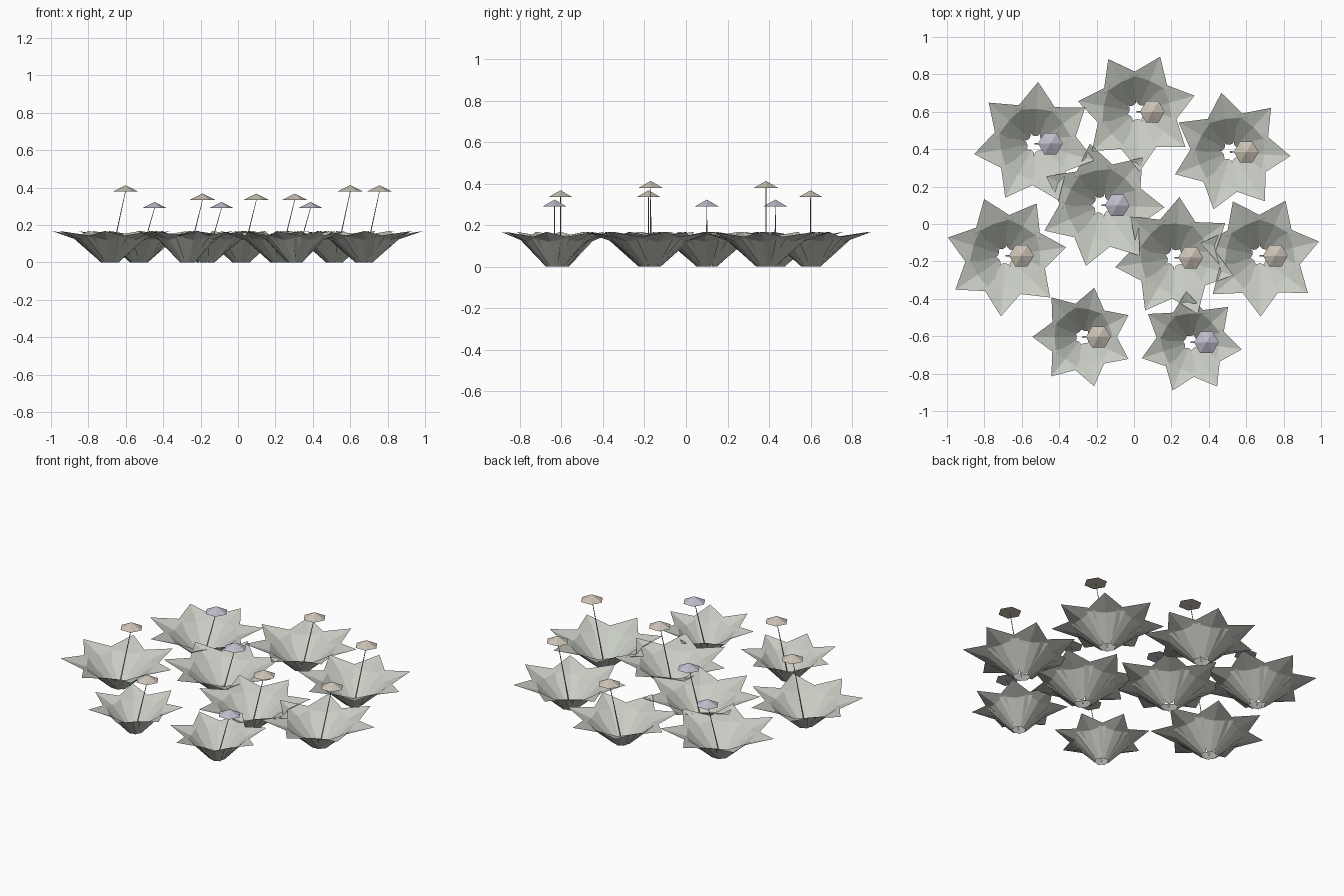
import bpy, math
from mathutils import Vector, Matrix

if "Cube" in bpy.data.objects:
    bpy.data.objects.remove(bpy.data.objects["Cube"])


def material(name, rgb):
    m = bpy.data.materials.new(name)
    m.diffuse_color = (*rgb, 1)
    m.use_nodes = True
    m.node_tree.nodes["Principled BSDF"].inputs["Base Color"].default_value = m.diffuse_color
    return m


LEAF = material("leaf_green", (0.58, 0.61, 0.55))
TAN = material("petal_tan", (0.60, 0.54, 0.46))
LILAC = material("petal_lilac", (0.53, 0.50, 0.60))


def add_mesh(name, verts, faces, mat):
    me = bpy.data.meshes.new(name)
    me.from_pydata(verts, [], faces)
    me.materials.append(mat)
    ob = bpy.data.objects.new(name, me)
    bpy.context.collection.objects.link(ob)
    return ob


# rosette of seven folded, pointed leaves
def rosette(x, y, radius, phase):
    verts, faces = [], []
    k = radius / 0.33
    leaf = [(0.045 * k, -0.018, 0), (0.04 * k, 0, 0), (0.045 * k, 0.018, 0),
            (0.175 * k, -0.115 * k, 0.14), (0.185 * k, 0, 0.12), (0.175 * k, 0.115 * k, 0.14),
            (radius, 0, 0.168)]
    quads = [(0, 3, 4, 1), (1, 4, 5, 2), (3, 6, 4), (4, 6, 5)]
    for i in range(7):
        rot = Matrix.Rotation(math.radians(phase + i * 360 / 7), 3, 'Z')
        n = len(verts)
        verts += [rot @ Vector(p) + Vector((x, y, 0)) for p in leaf]
        faces += [[n + j for j in q] for q in quads]
    add_mesh("leaf_rosette", verts, faces, LEAF)


# thin leaning stalk carrying a six-sided cone flower
def flower(x, y, top, mat):
    lean = Vector((0.083, 0, top))
    base = Vector((x, y, 0))
    ring = [Vector((math.cos(a), math.sin(a), 0)) for a in (0, math.tau / 3, 2 * math.tau / 3)]
    verts = [base + r * 0.005 for r in ring] + [base + lean + r * 0.002 for r in ring]
    add_mesh("flower_stalk", verts, [(i, (i + 1) % 3, 3 + (i + 1) % 3, 3 + i) for i in range(3)], LEAF)
    bpy.ops.mesh.primitive_cone_add(vertices=6, radius1=0.066, radius2=0, depth=0.033,
                                    location=base + lean + Vector((0, 0, 0.0165)),
                                    rotation=(0, 0, math.radians(30)))
    cap = bpy.context.object
    cap.name = "flower_head"
    cap.data.materials.append(mat)


# x, y, leaf radius, first leaf angle, flower height, flower colour
plants = [
    (-0.53, 0.43, 0.33, 87, 0.29, LILAC),
    (0.015, 0.60, 0.32, 67, 0.335, TAN),
    (0.517, 0.385, 0.32, 99, 0.38, TAN),
    (-0.685, -0.17, 0.325, 111, 0.38, TAN),
    (-0.172, 0.10, 0.335, 101, 0.29, LILAC),
    (0.22, -0.18, 0.325, 86, 0.335, TAN),
    (0.673, -0.17, 0.325, 65, 0.38, TAN),
    (-0.273, -0.604, 0.27, 77, 0.335, TAN),
    (0.304, -0.633, 0.275, 95, 0.29, LILAC),
]
for x, y, radius, phase, top, mat in plants:
    rosette(x, y, radius, phase)
    flower(x, y, top, mat)
